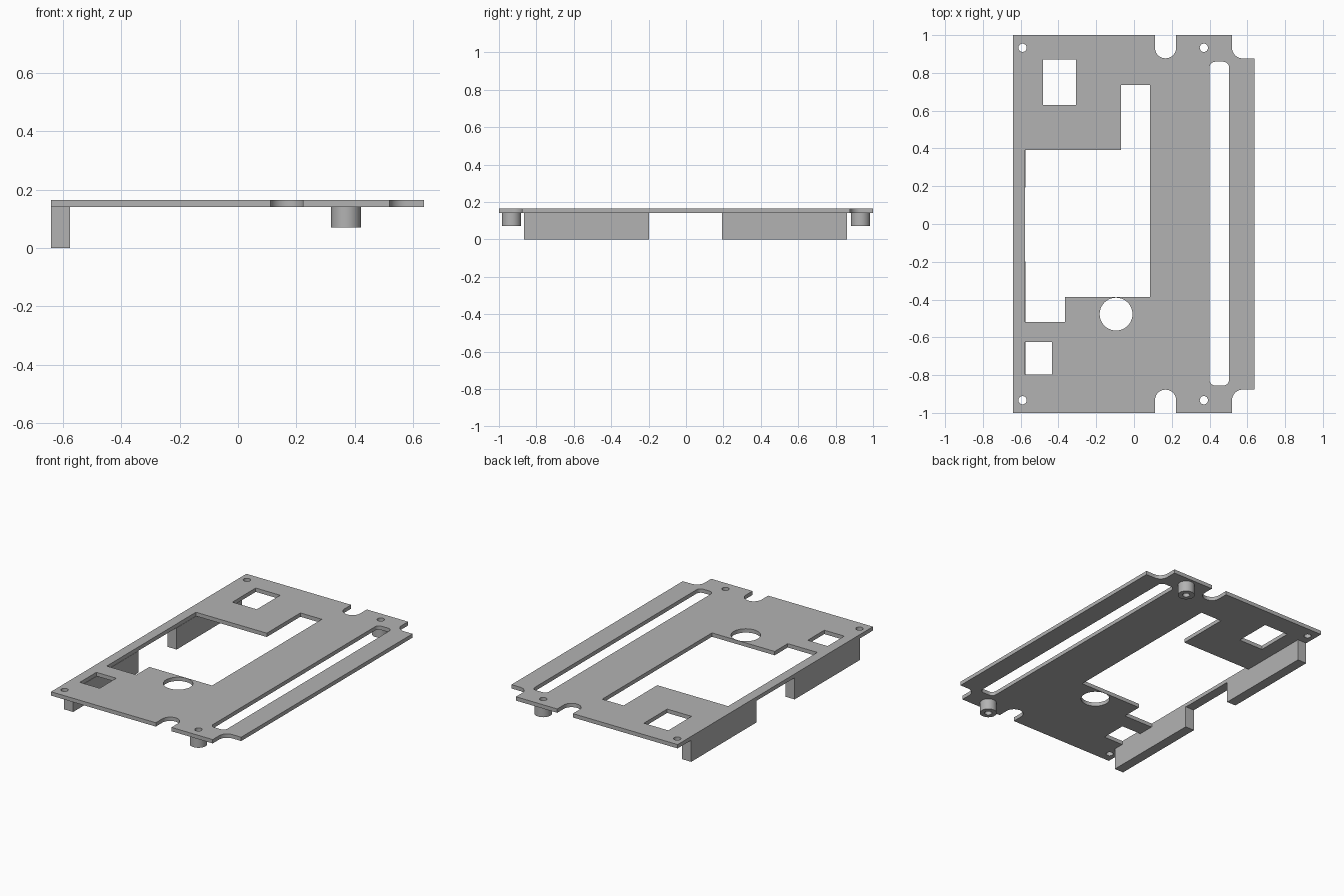
import bpy, bmesh, math

cube = bpy.data.objects.get("Cube")
if cube:
    bpy.data.objects.remove(cube, do_unlink=True)

grey = bpy.data.materials.new("plain grey")
grey.use_nodes = True
grey.diffuse_color = (0.45, 0.45, 0.45, 1)
grey.node_tree.nodes["Principled BSDF"].inputs["Base Color"].default_value = grey.diffuse_color


def arc(x, y, r, start, end, steps=12):
    """Points on an arc, angles in degrees."""
    angles = [math.radians(start + (end - start) * i / steps) for i in range(steps + 1)]
    return [(x + r * math.cos(a), y + r * math.sin(a)) for a in angles]


def circle(x, y, r, steps=40):
    return arc(x, y, r, 0, 360, steps)[:-1]


def rect(x0, x1, y0, y1):
    return [(x0, y0), (x1, y0), (x1, y1), (x0, y1)]


def rounded_rect(x0, x1, y0, y1, r):
    return (arc(x0 + r, y0 + r, r, 180, 270) + arc(x1 - r, y0 + r, r, 270, 360)
            + arc(x1 - r, y1 - r, r, 0, 90) + arc(x0 + r, y1 - r, r, 90, 180))


def extrude(name, loops, z0, z1):
    """Fill an outline (first loop) with holes (other loops) and give it height."""
    curve = bpy.data.curves.new(name, 'CURVE')
    curve.dimensions = '2D'
    curve.fill_mode = 'BOTH'
    curve.extrude = (z1 - z0) / 2
    for loop in loops:
        spline = curve.splines.new('POLY')
        spline.points.add(len(loop) - 1)
        for point, (x, y) in zip(spline.points, loop):
            point.co = (x, y, 0, 1)
        spline.use_cyclic_u = True
    source = bpy.data.objects.new(name + " profile", curve)
    bpy.context.collection.objects.link(source)
    bpy.context.view_layer.update()
    evaluated = source.evaluated_get(bpy.context.evaluated_depsgraph_get())
    mesh = bpy.data.meshes.new_from_object(evaluated)
    bpy.data.objects.remove(source, do_unlink=True)

    # Weld caps to walls and set the height
    bm = bmesh.new()
    bm.from_mesh(mesh)
    bmesh.ops.remove_doubles(bm, verts=bm.verts, dist=0.0001)
    bmesh.ops.translate(bm, verts=bm.verts, vec=(0, 0, (z0 + z1) / 2))
    bmesh.ops.recalc_face_normals(bm, faces=bm.faces)
    bm.to_mesh(mesh)
    bm.free()
    mesh.name = name
    mesh.materials.clear()
    mesh.materials.append(grey)
    obj = bpy.data.objects.new(name, mesh)
    bpy.context.collection.objects.link(obj)
    bpy.ops.object.select_all(action='DESELECT')
    obj.select_set(True)
    bpy.context.view_layer.objects.active = obj
    bpy.ops.object.shade_smooth_by_angle(angle=math.radians(30))
    return obj


LEFT, RIGHT, UNDER, TOP = -0.64, 0.637, 0.14, 0.165
HOLE_Y, HOLE_R, NOTCH_R = 0.933, 0.022, 0.056

# Plate outline: the front half, then its mirror for the back half
front = [(LEFT, -1), (0.111, -1)]
front += arc(0.167, -HOLE_Y, NOTCH_R, 180, 0, 20)
front += [(0.223, -1), (0.519, -1)]
front += arc(0.575, -HOLE_Y, NOTCH_R, 180, 90)
front += [(RIGHT, -HOLE_Y + NOTCH_R)]
outline = front + [(x, -y) for x, y in reversed(front)]

# Openings in the plate
main_window = [(-0.577, -0.52), (-0.365, -0.52), (-0.365, -0.387), (0.085, -0.387),
               (0.085, 0.737), (-0.069, 0.737), (-0.069, 0.393), (-0.577, 0.393)]
openings = [
    main_window,
    rounded_rect(0.4, 0.503, -0.855, 0.859, 0.03),
    rect(-0.482, -0.307, 0.631, 0.87),
    rect(-0.577, -0.434, -0.796, -0.626),
    circle(-0.095, -0.477, 0.087),
]
openings += [circle(x, y, HOLE_R, 24) for x in (-0.59, 0.37) for y in (-HOLE_Y, HOLE_Y)]
extrude("plate", [outline] + openings, UNDER, TOP)

# Supporting rails and screw bosses under the plate
for side, y0, y1 in (("front", -0.866, -0.198), ("back", 0.193, 0.861)):
    extrude(side + " rail", [rect(LEFT, -0.575, y0, y1)], 0, UNDER)
for side, y in (("front", -HOLE_Y), ("back", HOLE_Y)):
    extrude(side + " boss", [circle(0.37, y, 0.051), circle(0.37, y, HOLE_R, 24)], 0.07, UNDER)
